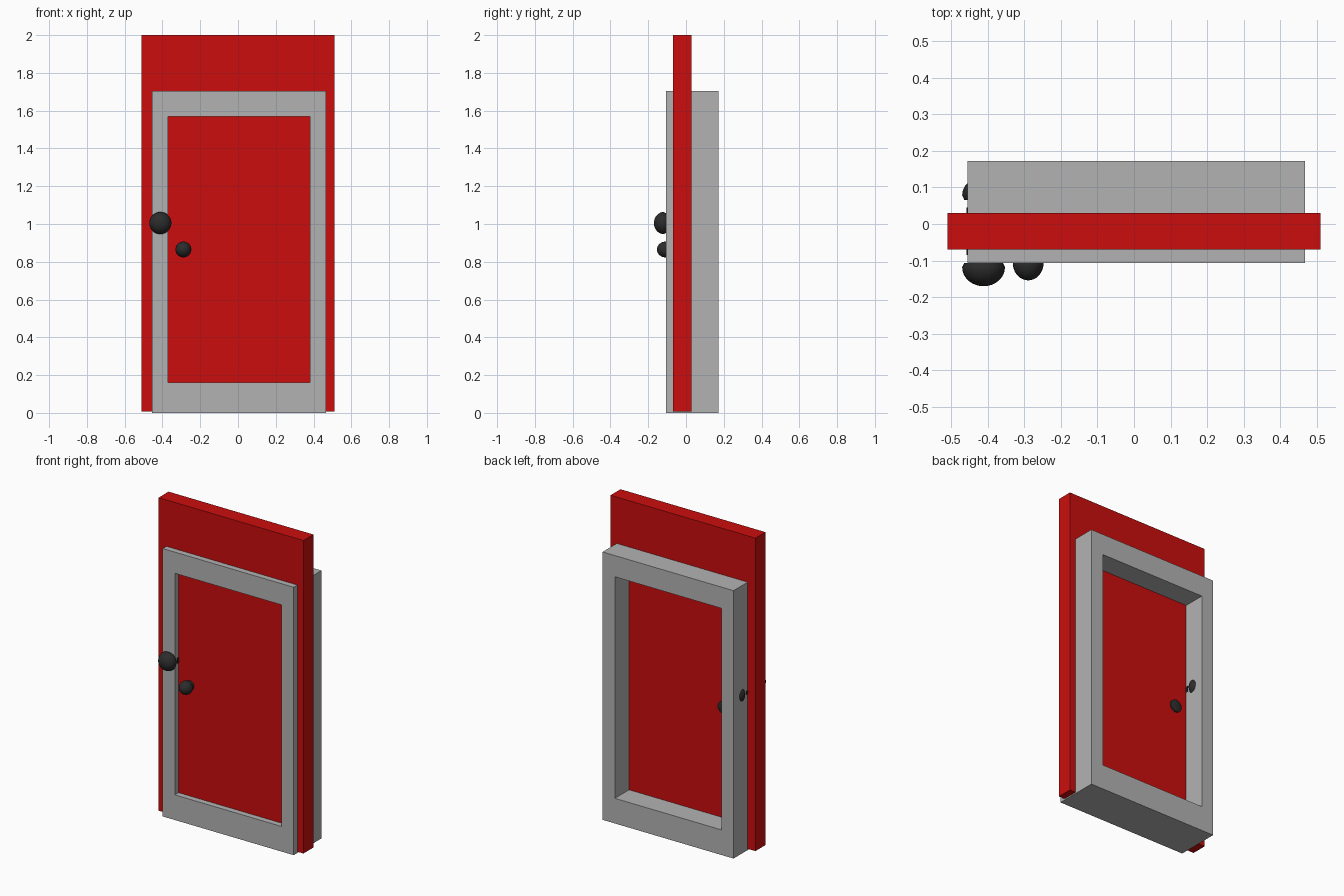
import bpy
import bmesh
import math
from mathutils import Matrix, Vector

cube = bpy.data.objects.get("Cube")
if cube:
    bpy.data.objects.remove(cube, do_unlink=True)


def material(name, color):
    mat = bpy.data.materials.new(name)
    mat.diffuse_color = (*color, 1)
    mat.use_nodes = True
    bsdf = next(n for n in mat.node_tree.nodes if n.type == 'BSDF_PRINCIPLED')
    bsdf.inputs["Base Color"].default_value = (*color, 1)
    return mat


RED = material("red paint", (0.6, 0.004, 0.004))
GREY = material("grey frame", (0.45, 0.45, 0.45))
BLACK = material("black metal", (0.025, 0.025, 0.025))


def finish(name, bm, mat, smooth=False):
    bmesh.ops.recalc_face_normals(bm, faces=bm.faces)
    mesh = bpy.data.meshes.new(name)
    bm.to_mesh(mesh)
    bm.free()
    mesh.materials.append(mat)
    obj = bpy.data.objects.new(name, mesh)
    bpy.context.collection.objects.link(obj)
    if smooth:
        bpy.ops.object.select_all(action='DESELECT')
        obj.select_set(True)
        bpy.context.view_layer.objects.active = obj
        bpy.ops.object.shade_smooth_by_angle(angle=math.radians(35))
    return obj


def box(name, low, high, mat):
    bm = bmesh.new()
    low, high = Vector(low), Vector(high)
    bmesh.ops.create_cube(bm, size=1)
    bmesh.ops.scale(bm, vec=high - low, verts=bm.verts)
    bmesh.ops.translate(bm, vec=(low + high) / 2, verts=bm.verts)
    return finish(name, bm, mat)


def ring(name, outer, inner, front, back, mat):
    """Rectangular frame; outer and inner are (x0, x1, z0, z1)."""
    bm = bmesh.new()
    loops = []
    for x0, x1, z0, z1 in (outer, inner):
        corners = ((x0, z0), (x1, z0), (x1, z1), (x0, z1))
        loops.append([bm.verts.new((x, front, z)) for x, z in corners])
    a, b = loops
    faces = []
    for i in range(4):
        j = (i + 1) % 4
        faces.append(bm.faces.new((a[i], a[j], b[j], b[i])))
    result = bmesh.ops.extrude_face_region(bm, geom=faces, use_keep_orig=True)
    moved = [g for g in result["geom"] if isinstance(g, bmesh.types.BMVert)]
    bmesh.ops.translate(bm, vec=(0, back - front, 0), verts=moved)
    return finish(name, bm, mat)


def lathe(name, profile, x, y, z, side):
    """Spin (radius, distance) points about an axis that leaves the door at y."""
    bm = bmesh.new()
    verts = [bm.verts.new((x + r, y + side * d, z)) for r, d in profile]
    edges = [bm.edges.new(pair) for pair in zip(verts, verts[1:])]
    bmesh.ops.spin(bm, geom=verts + edges, cent=(x, y, z), axis=(0, 1, 0),
                   angle=math.tau, steps=32, use_duplicate=False)
    bmesh.ops.remove_doubles(bm, verts=bm.verts, dist=0.0001)
    return finish(name, bm, BLACK, smooth=True)


def knob_profile(radius, base, tip, rose):
    """Round rose, thin neck and a domed grip."""
    points = [(0, 0), (rose, 0), (rose, 0.015), (radius * 0.4, 0.017),
              (radius * 0.4, base), (radius * 0.9, base)]
    belly = base + 0.012
    for i in range(9):
        t = i / 8 * math.pi / 2
        points.append((radius * math.cos(t), belly + (tip - belly) * math.sin(t)))
    return points


# Door slab and the frame that wraps through it
FRONT, BACK = -0.07, 0.03
box("door_slab", (-0.51, FRONT, 0.008), (0.51, BACK, 2.0), RED)
ring("door_frame", (-0.455, 0.467, 0, 1.705), (-0.37, 0.38, 0.16, 1.57),
     -0.107, 0.172, GREY)

# Door knob on both sides
knob = knob_profile(0.0585, 0.036, 0.1, 0.046)
lathe("front_knob", knob, -0.411, FRONT, 1.005, -1)
lathe("back_knob", knob, -0.411, BACK, 1.005, 1)

# Lock knob at the front, round plate at the back
lathe("front_lock", knob_profile(0.042, 0.025, 0.084, 0.03), -0.289, FRONT, 0.865, -1)
lathe("back_lock_plate", [(0, 0), (0.04, 0), (0.04, 0.008), (0.03, 0.012), (0, 0.013)],
      -0.289, BACK, 0.865, 1)
